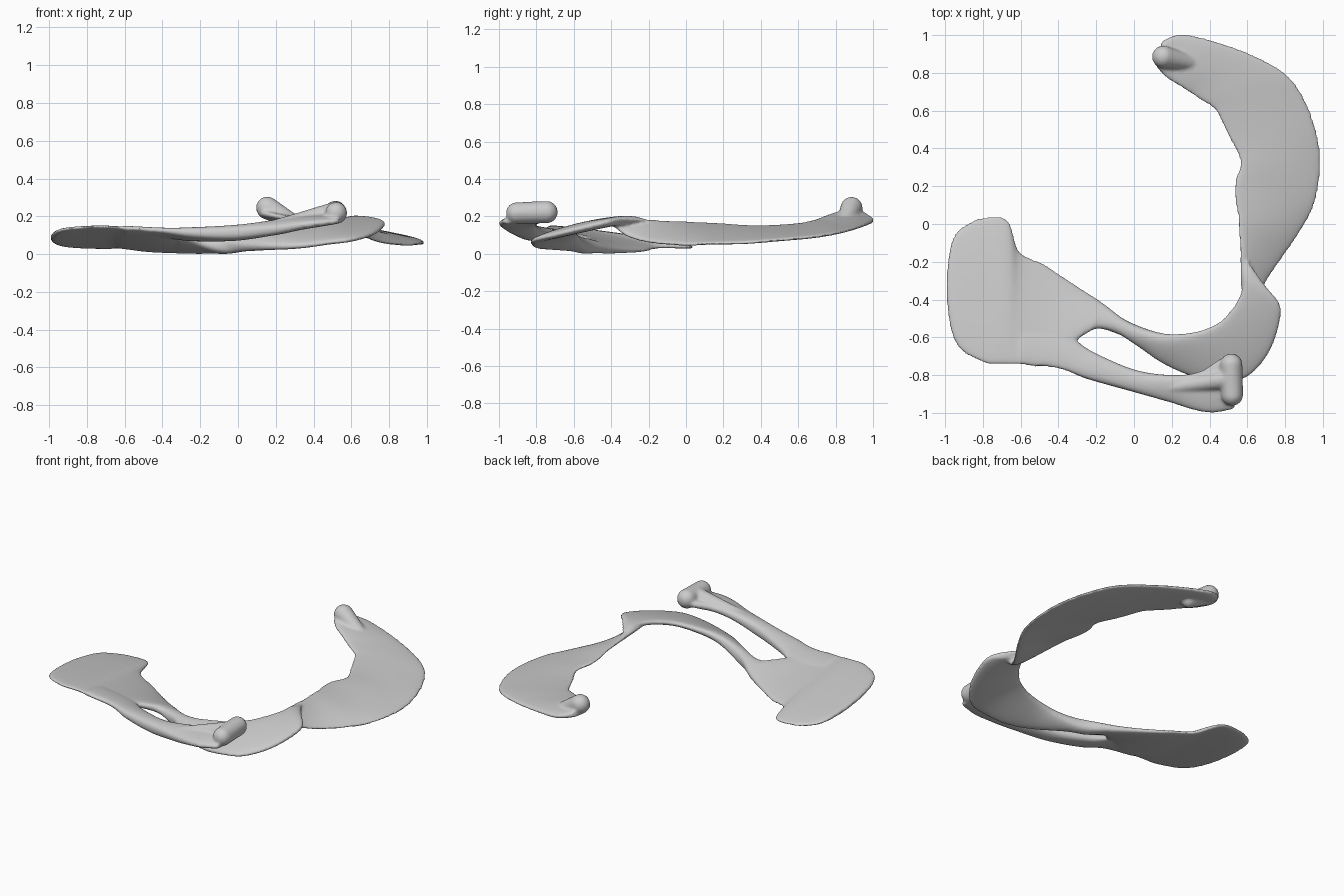
import bpy, bmesh, math
from mathutils import Vector


def spline(p0, p1, p2, p3, t):
    return 0.5 * (2 * p1 + (p2 - p0) * t + (2 * p0 - 5 * p1 + 4 * p2 - p3) * t * t
                  + (3 * p1 - p0 - 3 * p2 + p3) * t ** 3)


def add_object(name, bm):
    me = bpy.data.meshes.new(name)
    bm.to_mesh(me)
    bm.free()
    ob = bpy.data.objects.new(name, me)
    bpy.context.collection.objects.link(ob)
    return ob


def blade(name, stations, steps=6, n=24):
    """Loft a lens-shaped section between two edges: (ax, ay, az, bx, by, bz, thickness)."""
    st = [Vector(s) for s in stations]
    rows = []
    for i in range(len(st) - 1):
        q = [st[max(i - 1, 0)], st[i], st[i + 1], st[min(i + 2, len(st) - 1)]]
        rows += [spline(*q, k / steps) for k in range(steps)]
    rows.append(st[-1])
    mids = [(Vector(r[0:3]) + Vector(r[3:6])) / 2 for r in rows]
    bm = bmesh.new()
    rings = []
    for i, r in enumerate(rows):
        a, b = Vector(r[0:3]), Vector(r[3:6])
        along = mids[min(i + 1, len(rows) - 1)] - mids[max(i - 1, 0)]
        up = along.cross(b - a).normalized()
        ring = []
        for k in range(n):
            w = 2 * math.pi * k / n
            s = math.sin(w)
            h = math.copysign(abs(s) ** 0.7, s) * r[6] / 2
            ring.append(bm.verts.new(mids[i] + (b - a) * 0.5 * math.cos(w) + up * h))
        rings.append(ring)
    for p, q in zip(rings, rings[1:]):
        for k in range(n):
            bm.faces.new((p[k], p[(k + 1) % n], q[(k + 1) % n], q[k]))
    bm.faces.new(rings[0][::-1])
    bm.faces.new(rings[-1])
    bmesh.ops.recalc_face_normals(bm, faces=bm.faces)
    return add_object(name, bm)


def knob(name, p, q, r0, r1, count=10):
    """Rounded knob: overlapping balls from p to q."""
    bm = bmesh.new()
    for i in range(count):
        t = i / (count - 1)
        res = bmesh.ops.create_uvsphere(bm, u_segments=20, v_segments=12, radius=r0 + (r1 - r0) * t)
        bmesh.ops.translate(bm, verts=res["verts"], vec=Vector(p).lerp(Vector(q), t))
    return add_object(name, bm)


# Broad left plate (its narrowing end becomes the rear arm)
plate = blade("left_plate", [
    (-0.99, -0.25, .095, -0.99, -0.42, .115, .025),
    (-0.965, -0.09, .075, -0.965, -0.58, .135, .035),
    (-0.905, -0.01, .06, -0.905, -0.68, .152, .04),
    (-0.80, 0.035, .052, -0.78, -0.74, .162, .04),
    (-0.67, 0.025, .05, -0.68, -0.745, .162, .04),
    (-0.61, -0.14, .05, -0.60, -0.745, .157, .04),
    (-0.48, -0.21, .035, -0.45, -0.75, .145, .045),
    (-0.33, -0.31, .03, -0.31, -0.62, .115, .05),
    (-0.18, -0.41, .03, -0.20, -0.55, .09, .06)])

# Rear arm twisting into the curved bridge
bridge = blade("rear_arm_bridge", [
    (-0.33, -0.31, .03, -0.31, -0.62, .11, .05),
    (-0.18, -0.41, .035, -0.20, -0.555, .085, .06),
    (-0.05, -0.505, .06, -0.08, -0.585, .06, .085),
    (0.10, -0.57, .105, 0.03, -0.65, .05, .075),
    (0.22, -0.585, .135, 0.16, -0.74, .05, .065),
    (0.35, -0.565, .155, 0.32, -0.81, .055, .055),
    (0.45, -0.52, .175, 0.48, -0.83, .075, .05),
    (0.51, -0.46, .19, 0.60, -0.81, .09, .05),
    (0.55, -0.40, .20, 0.71, -0.69, .12, .05),
    (0.575, -0.33, .205, 0.77, -0.53, .16, .05),
    (0.58, -0.27, .205, 0.77, -0.42, .185, .045),
    (0.59, -0.19, .19, 0.69, -0.34, .185, .035)])

# Slender front arm
front = blade("front_arm", [
    (-0.60, -0.55, .125, -0.60, -0.745, .157, .04),
    (-0.36, -0.59, .11, -0.40, -0.765, .145, .045),
    (-0.22, -0.675, .11, -0.25, -0.82, .135, .07),
    (0.00, -0.77, .13, -0.02, -0.885, .13, .085),
    (0.20, -0.80, .175, 0.18, -0.94, .14, .075),
    (0.35, -0.78, .20, 0.32, -0.985, .165, .065),
    (0.47, -0.71, .225, 0.42, -1.0, .178, .06),
    (0.56, -0.74, .235, 0.53, -0.98, .19, .045)])
front_knob = knob("front_knob", (0.515, -0.745, .24), (0.52, -0.905, .235), .06, .058)
front_ridge = knob("front_ridge", (0.50, -0.82, .235), (0.18, -0.87, .165), .055, .03, 16)

# Large right wing
wing = blade("right_wing", [
    (0.57, -0.38, .20, 0.67, -0.38, .17, .04),
    (0.565, -0.25, .20, 0.69, -0.32, .115, .035),
    (0.56, -0.10, .19, 0.77, -0.20, .08, .035),
    (0.55, 0.02, .185, 0.90, -0.01, .065, .035),
    (0.53, 0.20, .175, 0.96, 0.12, .07, .035),
    (0.56, 0.33, .165, 0.99, 0.32, .075, .035),
    (0.50, 0.46, .165, 0.965, 0.50, .09, .035),
    (0.43, 0.60, .175, 0.90, 0.67, .105, .035),
    (0.36, 0.65, .185, 0.80, 0.80, .125, .035),
    (0.30, 0.69, .195, 0.62, 0.90, .15, .035),
    (0.24, 0.73, .21, 0.42, 0.97, .175, .04),
    (0.17, 0.775, .225, 0.25, 1.005, .195, .045),
    (0.12, 0.83, .24, 0.15, 0.97, .22, .05)])
wing_knob = knob("wing_knob", (0.155, 0.885, .262), (0.29, 0.855, .185), .06, .045)

# Fuse the parts into one continuous smooth body
parts = [plate, bridge, front, front_knob, front_ridge, wing, wing_knob]
with bpy.context.temp_override(active_object=plate, object=plate,
                               selected_objects=parts, selected_editable_objects=parts):
    bpy.ops.object.join()
body = plate
body.name = "curved_blade_body"
low = min(v.co.z for v in body.data.vertices)
for v in body.data.vertices:
    v.co.z -= low
remesh = body.modifiers.new("fuse", 'REMESH')
remesh.mode = 'VOXEL'
remesh.voxel_size = 0.009
remesh.use_smooth_shade = True
smooth = body.modifiers.new("soften", 'SMOOTH')
smooth.factor = 0.5
smooth.iterations = 6
for p in body.data.polygons:
    p.use_smooth = True
